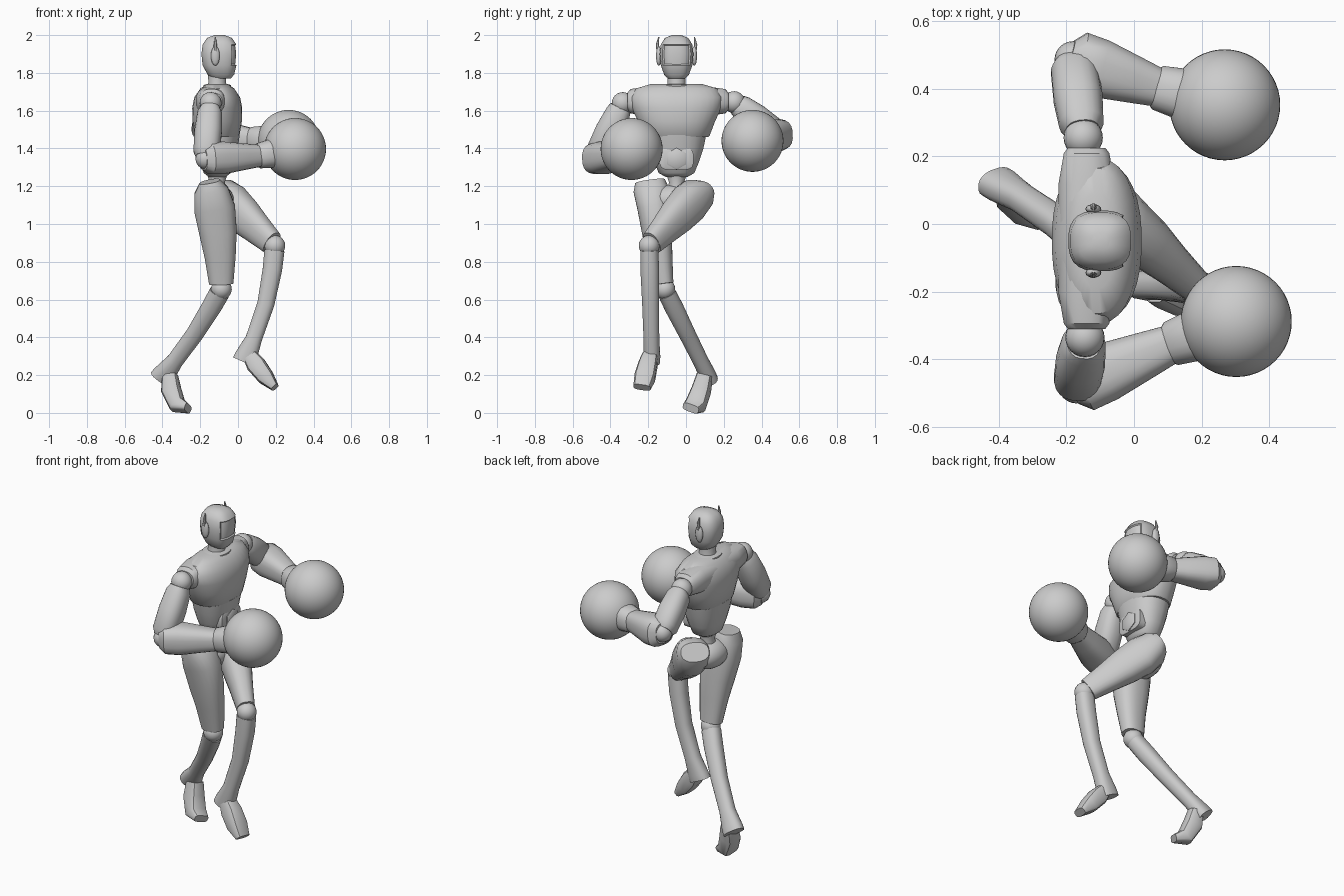
import bpy
import bmesh
import math
from mathutils import Vector

if "Cube" in bpy.data.objects:
    bpy.data.objects.remove(bpy.data.objects["Cube"], do_unlink=True)

# One plain grey for the whole figure
grey = bpy.data.materials.new("plain grey")
grey.use_nodes = True
grey.diffuse_color = (.6, .6, .6, 1)
shader = next(node for node in grey.node_tree.nodes if node.type == "BSDF_PRINCIPLED")
shader.inputs["Base Color"].default_value = grey.diffuse_color

FORWARD = Vector((1, 0, 0))
UP = Vector((0, 0, 1))
MIDDLE = Vector((-.11, -.05, 0))


def finish(bm, name):
    """Turn a bmesh into a smooth-by-angle object with the grey material."""
    mesh = bpy.data.meshes.new(name)
    bm.to_mesh(mesh)
    bm.free()
    mesh.materials.append(grey)
    obj = bpy.data.objects.new(name, mesh)
    bpy.context.collection.objects.link(obj)
    bpy.ops.object.select_all(action="DESELECT")
    obj.select_set(True)
    bpy.context.view_layer.objects.active = obj
    bpy.ops.object.shade_smooth_by_angle(angle=math.radians(38))


def loft(centres, sizes, front, sides, power):
    """Skin rounded-box sections of given half width and half depth along a path."""
    bm = bmesh.new()
    rings = []
    for i, (centre, (width, depth)) in enumerate(zip(centres, sizes)):
        before = centres[max(i - 1, 0)]
        after = centres[min(i + 1, len(centres) - 1)]
        tangent = (after - before).normalized()
        across = tangent.cross(front).normalized()
        outward = across.cross(tangent)
        ring = []
        for k in range(sides):
            angle = math.tau * (k + .5) / sides
            c, s = math.cos(angle), math.sin(angle)
            u = math.copysign(abs(c) ** (2 / power), c) * width
            v = math.copysign(abs(s) ** (2 / power), s) * depth
            ring.append(bm.verts.new(centre + across * u + outward * v))
        rings.append(ring)
    for low, high in zip(rings, rings[1:]):
        for k in range(sides):
            n = (k + 1) % sides
            bm.faces.new((low[k], low[n], high[n], high[k]))
    bm.faces.new(rings[0])
    bm.faces.new(rings[-1])
    bmesh.ops.recalc_face_normals(bm, faces=bm.faces)
    return bm


def limb(name, start, end, profile, front=FORWARD, bend=Vector(), sides=20, power=2.4):
    """Taper from start to end by (fraction, half width, half depth), bowed by bend."""
    start, end = Vector(start), Vector(end)
    centres = [start.lerp(end, t) + bend * math.sin(math.pi * t) for t, w, d in profile]
    finish(loft(centres, [row[1:] for row in profile], front, sides, power), name)


def upright(rows, ratio, sides=24, power=2.3):
    """Stand a body on the centre line from (height, half width), depth = width * ratio."""
    centres = [MIDDLE + UP * z for z, width in rows]
    return loft(centres, [(width, width * ratio) for z, width in rows], FORWARD, sides, power)


def ball(name, centre, radius, scale=(1, 1, 1), segments=24):
    bm = bmesh.new()
    bmesh.ops.create_uvsphere(bm, u_segments=segments, v_segments=segments // 2, radius=radius)
    bmesh.ops.scale(bm, vec=scale, verts=bm.verts)
    bmesh.ops.translate(bm, vec=centre, verts=bm.verts)
    finish(bm, name)


# Head with a forward jaw and a recessed visor
head = upright([(1.77, .045), (1.79, .066), (1.84, .084), (1.9, .09),
                (1.95, .084), (1.985, .062), (2, .025)], 1.07, power=2.7)
for vert in head.verts:
    vert.co.x += .012 + max(0, 1.84 - vert.co.z) * .15
head.normal_update()
visor = [face for face in head.faces
         if face.normal.x > .6 and 1.84 < face.calc_center_median().z < 1.95]
bmesh.ops.inset_region(head, faces=visor, thickness=.005, depth=-.007, use_even_offset=True)
finish(head, "head")

# Neck, collar, abdomen and spine
finish(upright([(1.7, .058), (1.75, .047), (1.8, .05)], 1, power=2), "neck")
finish(upright([(1.7, .11), (1.735, .1), (1.742, .075)], .73, power=2), "collar")
finish(upright([(1.25, .06), (1.27, .095), (1.33, .12), (1.4, .143), (1.47, .158)], .76),
       "abdomen")
finish(upright([(1.14, .06), (1.22, .04), (1.28, .06)], 1, power=2), "spine")

# Chest, wide at the shoulders and shallow towards the top
limb("chest", MIDDLE + UP * 1.46, MIDDLE + UP * 1.74,
     [(0, .168, .112), (.02, .175, .118), (.3, .205, .131), (.55, .238, .133),
      (.75, .245, .122), (.92, .215, .09), (1, .14, .055)], sides=32, power=2.3)
limb("shoulder_yoke", (-.14, -.31, 1.65), (-.14, .225, 1.65),
     [(0, .056, .045), (.03, .068, .065), (.2, .084, .078), (.8, .084, .078),
      (.97, .068, .065), (1, .056, .045)], UP)

# Belly panel with a hexagonal boss
belly = MIDDLE + UP * 1.345
for name, reach, size, sides, power in (("belly_panel", .104, (.09, .06), 16, 4),
                                        ("belly_boss", .114, (.058, .058), 6, 2)):
    rim = [edge * .85 for edge in size]
    limb(name, belly, belly + FORWARD * reach, [(.4, *size), (.95, *size), (1, *rim)],
         UP, sides=sides, power=power)

ball("pelvis", (-.115, -.065, 1.125), .1, (.95, 1.35, .85))

# Ear pods with thin antennae
for side, sign in (("left", 1), ("right", -1)):
    ear = Vector((-.12, MIDDLE.y + sign * .094, 1.89))
    ball(side + "_ear_pod", ear, .052, (.45, .28, 1), 16)
    limb(side + "_antenna", ear, ear + UP * .1, [(0, .01, .01), (.6, .009, .009), (1, .003, .003)],
         bend=Vector((0, sign * .008, 0)), sides=8)

# Arms: shared tapers between joints, ending in cuffs and round gloves
UPPER_ARM = [(.08, .058, .05), (.18, .067, .066), (.5, .076, .073),
             (.87, .073, .07), (.97, .052, .055)]
FOREARM = [(-.05, .055, .06), (.06, .09, .083), (.3, .088, .087),
           (.7, .07, .07), (1, .056, .058)]
CUFF = [(-.1, .058, .058), (-.05, .067, .067), (.3, .076, .076)]


def arm(side, shoulder, elbow, wrist, glove):
    ball(side + "_shoulder_joint", shoulder, .058)
    limb(side + "_upper_arm", shoulder, elbow, UPPER_ARM)
    ball(side + "_elbow_joint", elbow, .055)
    limb(side + "_forearm", elbow, wrist, FOREARM, UP, power=2.7)
    limb(side + "_cuff", wrist, glove, CUFF, UP)
    ball(side + "_glove", glove, .164, segments=48)


arm("left", (-.15, .255, 1.645), (-.18, .485, 1.475), (.08, .4, 1.447), (.268, .352, 1.44))
arm("right", (-.145, -.335, 1.64), (-.17, -.475, 1.345), (.12, -.35, 1.362),
    (.302, -.288, 1.397))

# Legs: one lifted across the body, one standing and trailing
THIGH = [(0, .08, .055), (.08, .095, .09), (.25, .087, .11), (.48, .08, .1),
         (.7, .064, .083), (.95, .05, .065)]
SHIN = [(.04, .048, .054), (.2, .05, .052), (.5, .045, .046), (.8, .042, .044),
        (.95, .045, .06), (1, .043, .062)]
FOOT = [(0, .042, .04), (.25, .05, .052), (.65, .056, .045), (1, .047, .022)]


def leg(side, hip, knee, heel, instep, toe, front, thigh_bow, shin_bow, arch):
    limb(side + "_thigh", hip, knee, THIGH, front, FORWARD * thigh_bow)
    ball(side + "_knee_joint", knee, .055)
    limb(side + "_shin", knee, heel, SHIN, bend=FORWARD * shin_bow)
    limb(side + "_foot", instep, toe, FOOT, UP + FORWARD, (UP + FORWARD / 2) * arch,
         sides=12, power=3.5)


leg("left", (-.12, .085, 1.185), (.195, -.195, .885), (.03, -.18, .27), (.065, -.19, .3),
    (.195, -.233, .135), UP, 0, .035, -.005)
leg("right", (-.15, -.19, 1.225), (-.088, -.112, .655), (-.41, .125, .18),
    (-.36, .1, .2), (-.265, .025, .025), FORWARD, .015, .02, -.05)
